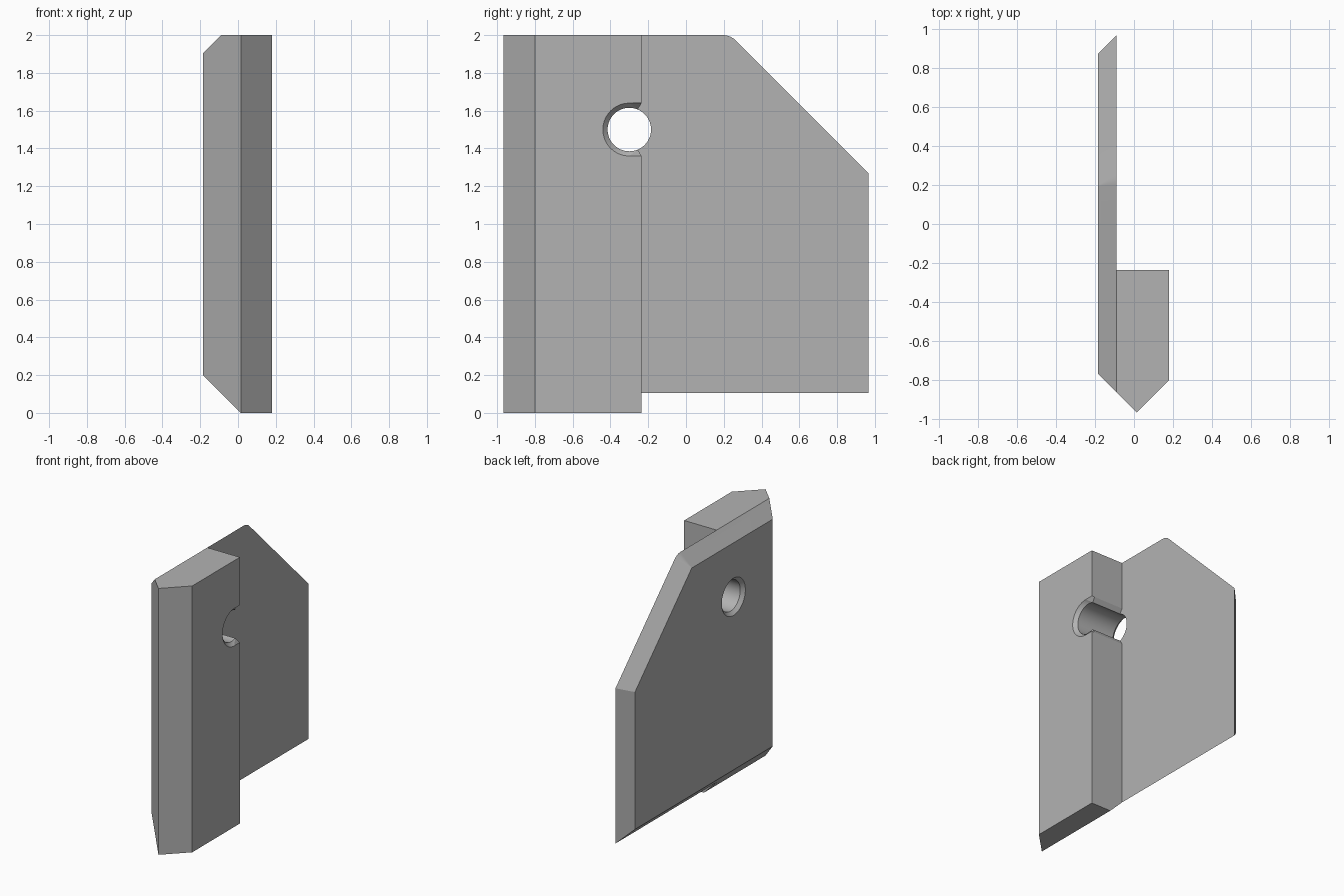
import bpy
import bmesh
from math import cos, sin, radians, pi

if "Cube" in bpy.data.objects:
    bpy.data.objects.remove(bpy.data.objects["Cube"], do_unlink=True)

X_OUT, X_STEP, X_IN = -0.185, -0.09, 0.18   # plate face, step, block face
Y_STEP, HOLE_Y, HOLE_Z = -0.235, -0.30, 1.5
R, CH = 0.115, 0.025                        # hole radius and edge chamfer

grey = bpy.data.materials.new("plain grey")
grey.use_nodes = True
colour = (0.45, 0.45, 0.45, 1)
grey.diffuse_color = colour
grey.node_tree.nodes["Principled BSDF"].inputs["Base Color"].default_value = colour


def loft(name, rings):
    """Closed solid skinned through rings of equal point count."""
    bm = bmesh.new()
    loops = [[bm.verts.new(p) for p in ring] for ring in rings]
    n = len(loops[0])
    for a, b in zip(loops, loops[1:]):
        for i in range(n):
            j = (i + 1) % n
            bm.faces.new((a[i], a[j], b[j], b[i]))
    bm.faces.new(loops[0])
    bm.faces.new(loops[-1])
    bmesh.ops.recalc_face_normals(bm, faces=bm.faces)
    mesh = bpy.data.meshes.new(name)
    bm.to_mesh(mesh)
    bm.free()
    mesh.materials.append(grey)
    obj = bpy.data.objects.new(name, mesh)
    bpy.context.collection.objects.link(obj)
    return obj


def at_x(x, points):
    return [(x, y, z) for y, z in points]


def arc(cy, cz, r, start, end, steps):
    angles = [radians(start + (end - start) * i / steps) for i in range(steps + 1)]
    return [(cy + r * cos(a), cz + r * sin(a)) for a in angles]


def combine(target, tool, operation):
    tool.hide_render = True
    mod = target.modifiers.new(operation, "BOOLEAN")
    mod.operation, mod.solver, mod.object = operation, "EXACT", tool
    bpy.context.view_layer.objects.active = target
    bpy.ops.object.modifier_apply(modifier=mod.name)
    bpy.data.objects.remove(tool, do_unlink=True)


# Plate with a sloped corner, its outer rim bevelled all round
def plate_outline(inset):
    front, back, low = -0.86 + inset, 0.965 - inset, 0.105 + inset
    corner = arc(0.194, 1.9, 0.1 - inset, 45, 90, 8)
    slope_sum = sum(corner[0])
    return [(front, low), (back, low), (back, slope_sum - back),
            *corner, (front, 2 - inset)]


body = loft("notched_plate", [at_x(X_STEP, plate_outline(0)),
                              at_x(X_OUT, plate_outline(X_STEP - X_OUT))])

# Pointed block along the front, bevelled underneath
section = [(X_STEP, -0.86), (0.015, -0.965), (X_IN, -0.80),
           (X_IN, Y_STEP), (X_STEP, Y_STEP)]
block = loft("front_block", [[(x, y, max(0, 0.015 - x)) for x, y in section],
                             [(x, y, 2) for x, y in section]])
# split the bent underside along the point so both halves stay flat
bm = bmesh.new()
bm.from_mesh(block.data)
bmesh.ops.delete(bm, geom=[f for f in bm.faces if f.normal.z < -0.1], context="FACES_ONLY")
bm.verts.ensure_lookup_table()
v = bm.verts[:5]
back_mid = bmesh.utils.edge_split(bm.edges.get((v[3], v[4])), v[4], 0.5)[1]
back_mid.co = (0.015, Y_STEP, 0)
bm.faces.new((v[0], v[1], back_mid, v[4]))
bm.faces.new((v[1], v[2], v[3], back_mid))
bmesh.ops.recalc_face_normals(bm, faces=bm.faces)
bm.to_mesh(block.data)
bm.free()
combine(body, block, "UNION")

# Channel through the block, open at the step, with chamfered edges
half = R + CH
mouth = [(Y_STEP, HOLE_Z - half), (-0.2, HOLE_Z - half),
         (-0.2, HOLE_Z + half), (Y_STEP, HOLE_Z + half)]
inner = arc(HOLE_Y, HOLE_Z, R, 67.5, 292.5, 40) + mouth
outer = arc(HOLE_Y, HOLE_Z, half, 90, 270, 40) + mouth
combine(body, loft("channel_cutter", [at_x(X_STEP, inner), at_x(X_IN - CH, inner),
                                      at_x(X_IN, outer), at_x(X_IN + CH, outer)]), "DIFFERENCE")


# Round hole through the plate, countersunk on the outside
def circle(r):
    return arc(HOLE_Y, HOLE_Z, r, 0, 360, 64)[:-1]


combine(body, loft("hole_cutter", [at_x(X_OUT - CH, circle(half + CH)),
                                   at_x(X_OUT + CH, circle(R)),
                                   at_x(X_STEP + CH, circle(R))]), "DIFFERENCE")

bpy.ops.object.select_all(action="DESELECT")
body.select_set(True)
bpy.context.view_layer.objects.active = body
bpy.ops.object.shade_smooth_by_angle(angle=pi / 9)
